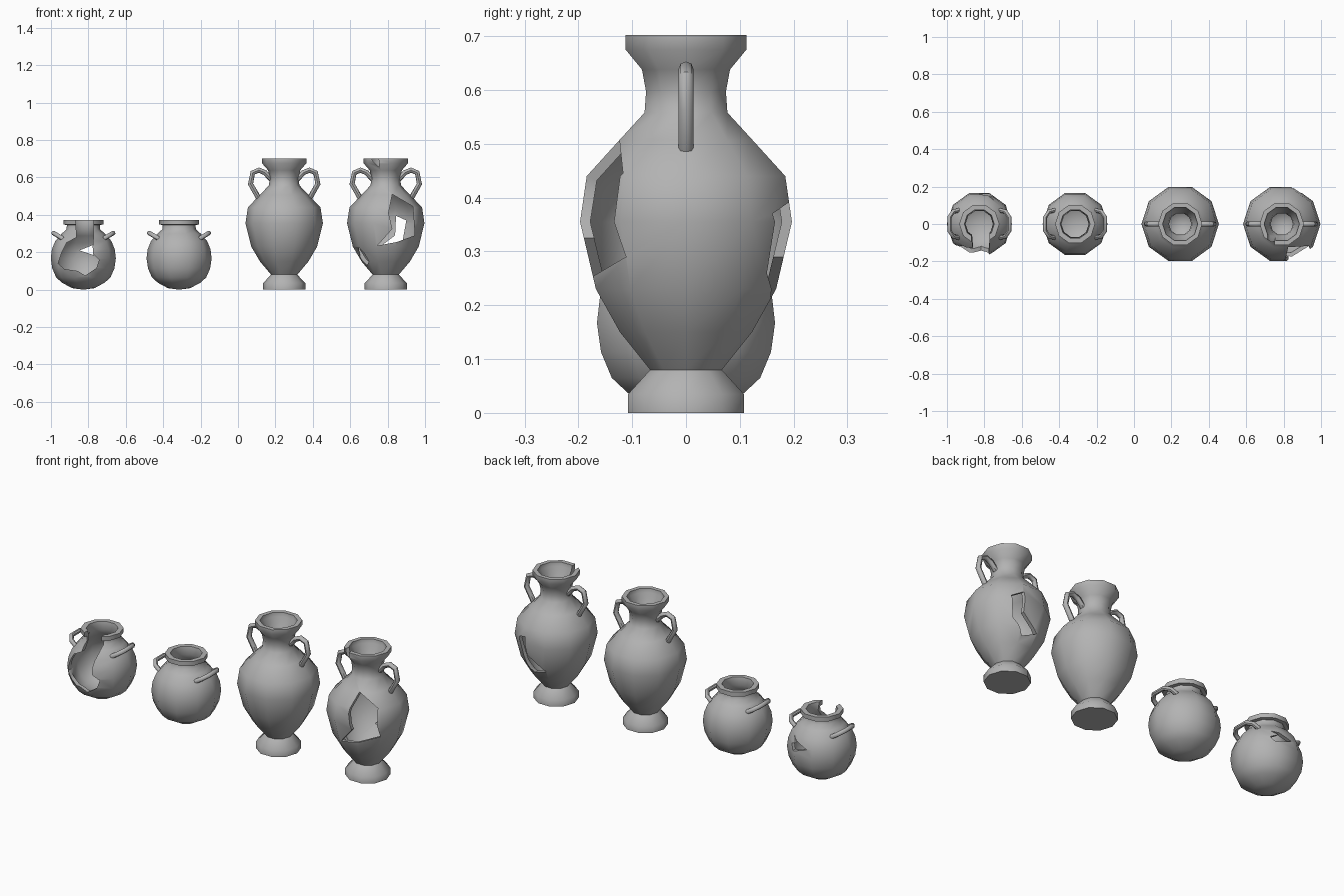
import bpy
import bmesh
import math

cube = bpy.data.objects.get("Cube")
if cube:
    bpy.data.objects.remove(cube, do_unlink=True)

clay = bpy.data.materials.new("grey_clay")
clay.use_nodes = True
clay.diffuse_color = (0.45, 0.45, 0.45, 1)
clay.node_tree.nodes["Principled BSDF"].inputs["Base Color"].default_value = clay.diffuse_color

SIDES = 10


def add_object(name, data, x=0):
    obj = bpy.data.objects.new(name, data)
    bpy.context.collection.objects.link(obj)
    obj.location.x = x
    return obj


def activate(obj):
    bpy.ops.object.select_all(action="DESELECT")
    obj.select_set(True)
    bpy.context.view_layer.objects.active = obj


def finish(obj):
    obj.data.materials.clear()
    obj.data.materials.append(clay)
    activate(obj)
    bpy.ops.object.shade_smooth_by_angle(angle=math.radians(45))


def lathe(name, profile, x):
    """Spin a closed wall profile of (radius, height) into a hollow vessel."""
    bm = bmesh.new()
    verts = [bm.verts.new((r, 0, z)) for r, z in profile]
    edges = [bm.edges.new(pair) for pair in zip(verts, verts[1:])]
    bmesh.ops.spin(bm, geom=verts + edges, cent=(0, 0, 0), axis=(0, 0, 1),
                   angle=math.tau, steps=SIDES)
    bmesh.ops.remove_doubles(bm, verts=bm.verts, dist=0.0005)
    bmesh.ops.recalc_face_normals(bm, faces=bm.faces)
    mesh = bpy.data.meshes.new(name)
    bm.to_mesh(mesh)
    bm.free()
    return add_object(name, mesh, x)


def break_out(obj, outline, side):
    """Cut a jagged (x, z) outline through the wall; side -1 is front, 1 back."""
    bm = bmesh.new()
    face = bm.faces.new([bm.verts.new((x, side * 0.02, z)) for x, z in outline])
    ext = bmesh.ops.extrude_face_region(bm, geom=[face])["geom"]
    moved = [v for v in ext if isinstance(v, bmesh.types.BMVert)]
    bmesh.ops.translate(bm, verts=moved, vec=(0, side * 0.4, 0))
    # Keep the starting face so that the prism is closed
    if not face.is_valid or any(e.is_boundary for e in bm.edges):
        bmesh.ops.holes_fill(bm, edges=[e for e in bm.edges if e.is_boundary], sides=0)
    bmesh.ops.recalc_face_normals(bm, faces=bm.faces)
    mesh = bpy.data.meshes.new("cutter")
    bm.to_mesh(mesh)
    bm.free()
    cutter = add_object("cutter", mesh, obj.location.x)
    cutter.hide_render = True
    bpy.context.view_layer.update()
    mod = obj.modifiers.new("break", "BOOLEAN")
    mod.operation = "DIFFERENCE"
    mod.solver = "EXACT"
    mod.object = cutter
    activate(obj)
    bpy.ops.object.modifier_apply(modifier=mod.name)
    bpy.data.objects.remove(cutter, do_unlink=True)


def handle(name, path, radius, x):
    """Round bar swept along a few points."""
    curve = bpy.data.curves.new(name, "CURVE")
    curve.dimensions = "3D"
    curve.bevel_depth = radius
    curve.bevel_resolution = 2
    curve.use_fill_caps = True
    spline = curve.splines.new("POLY")
    spline.points.add(len(path) - 1)
    for point, co in zip(spline.points, path):
        point.co = (*co, 1)
    obj = add_object(name, curve, x)
    activate(obj)
    bpy.ops.object.convert(target="MESH")
    finish(bpy.context.view_layer.objects.active)


# Wall profiles: outside from the base up, then inside back down
POT = [(0, 0), (.06, .008), (.1135, .037), (.145, .065), (.166, .113), (.174, .167),
       (.168, .216), (.15, .26), (.115, .3), (.09, .322), (.088, .346), (.107, .348),
       (.107, .372), (.08, .372), (.073, .33), (.1, .288), (.133, .25), (.15, .21),
       (.155, .167), (.147, .117), (.127, .078), (.09, .047), (0, .024)]
VASE = [(0, 0), (.113, 0), (.113, .035), (.07, .08), (.129, .15), (.176, .23),
        (.207, .355), (.194, .44), (.13, .507), (.081, .558), (.078, .597),
        (.086, .638), (.118, .675), (.118, .702), (.094, .702), (.092, .68),
        (.067, .638), (.06, .597), (.062, .553), (.112, .497), (.174, .432),
        (.187, .355), (.157, .237), (.11, .163), (.055, .105), (0, .09)]

# Break outlines
POT_FRONT = [(-.045, .42), (-.035, .28), (-.09, .25), (-.115, .2), (-.135, .14),
             (-.1, .11), (-.03, .1), (.01, .075), (.07, .115), (.085, .16),
             (.052, .19), (.05, .23), (.055, .29), (.055, .42)]
POT_BACK = [(-.02, .21), (.08, .25), (.055, .225), (.09, .21), (.07, .18)]
VASE_FRONT = [(.035, .51), (.145, .445), (.155, .29), (.06, .255), (-.045, .235),
              (.035, .325), (.015, .41)]
VASE_BACK = [(.11, .37), (.055, .395), (.05, .29), (-.05, .215), (.03, .185), (.09, .26)]
VASE_LOW = [(-.145, .225), (-.118, .2), (-.09, .15), (-.1, .13), (-.135, .165)]
VASE_CHIP = [(-.085, .73), (-.07, .688), (-.05, .668), (-.035, .655), (-.04, .73)]

# Round pots with slanted loop handles
for label, x, cuts in (("broken_pot", -.827, [(POT_FRONT, -1), (POT_BACK, 1)]),
                       ("round_pot", -.315, [])):
    body = lathe(label + "_body", POT, x)
    for outline, side in cuts:
        break_out(body, outline, side)
    finish(body)
    half = [(.108, .073, .272), (.14, .066, .291), (.16, .036, .303)]
    loop = half + [(a, -b, c) for a, b, c in reversed(half)]
    for side, s in (("left", 1), ("right", -1)):
        handle(f"{label}_{side}_handle", [(s * a, b, c) for a, b, c in loop], .012, x)

# Tall vases with upright ear handles
EAR = [(.07, .59), (.102, .625), (.135, .639), (.168, .625), (.18, .565), (.138, .492)]
for label, x, cuts in (("tall_vase", .247, []),
                       ("broken_vase", .79, [(VASE_FRONT, -1), (VASE_BACK, 1),
                                             (VASE_LOW, -1), (VASE_CHIP, -1)])):
    body = lathe(label + "_body", VASE, x)
    for outline, side in cuts:
        break_out(body, outline, side)
    finish(body)
    for side, s in (("left", 1), ("right", -1)):
        handle(f"{label}_{side}_handle", [(s * r, 0, z) for r, z in EAR], .014, x)
